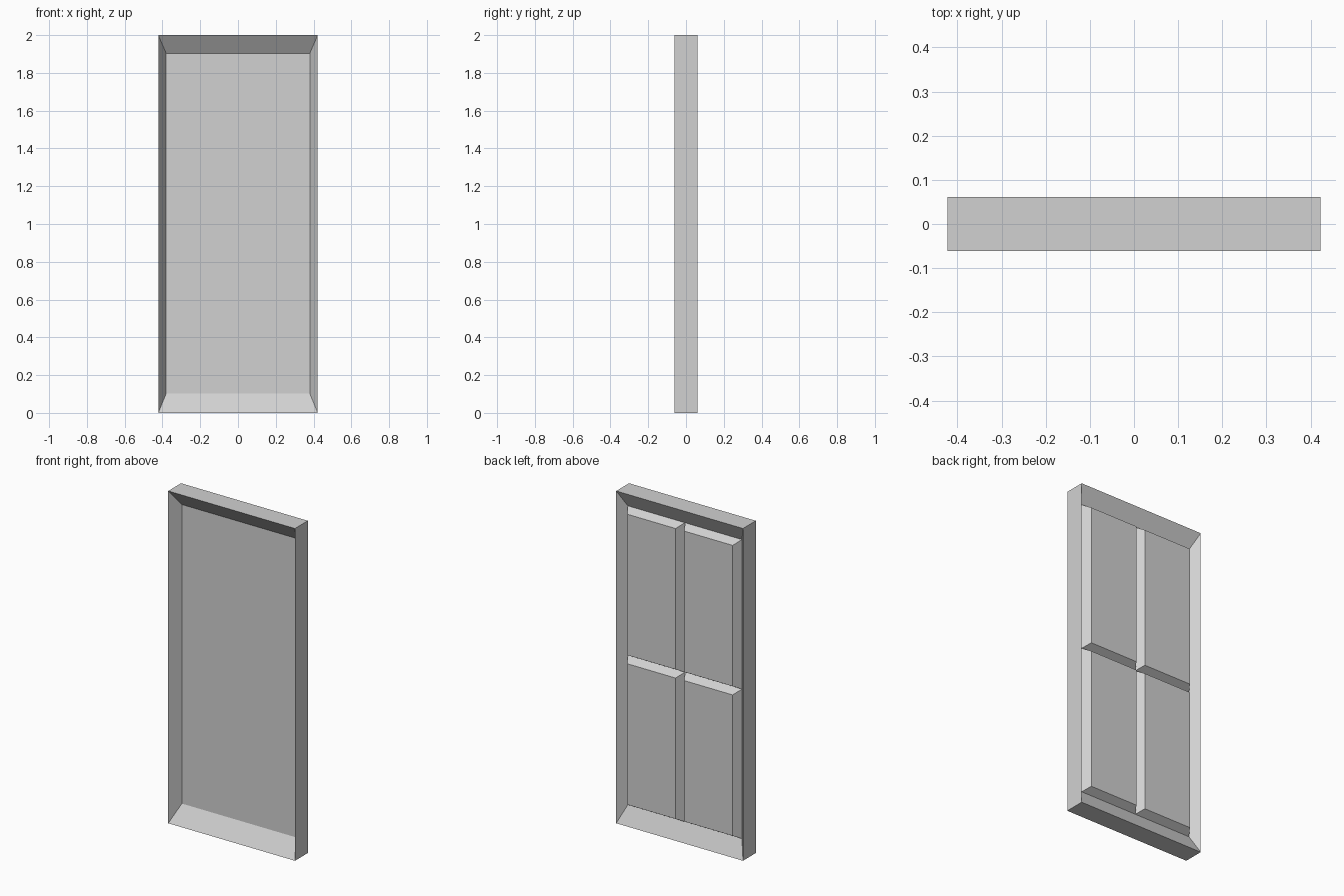
import bpy, bmesh

if "Cube" in bpy.data.objects:
    bpy.data.objects.remove(bpy.data.objects["Cube"], do_unlink=True)

grey = bpy.data.materials.new("plain_grey")
grey.use_nodes = True
grey.diffuse_color = (0.64, 0.64, 0.64, 1)
grey.node_tree.nodes["Principled BSDF"].inputs["Base Color"].default_value = grey.diffuse_color

HALF_W, HEIGHT, HALF_D = 0.422, 2.0, 0.061    # outer size
IN_W, IN_LOW, IN_HIGH = 0.38, 0.103, 1.903    # sunken field
SINK = 0.011                                  # depth plane of the sunken field
MID = (IN_LOW + IN_HIGH) / 2


def loft(name, rings, cap_first=False, cap_last=False):
    """Join rectangular rings (x0, x1, z0, z1, y) into one object."""
    bm = bmesh.new()
    loops = [[bm.verts.new(p) for p in ((x0, y, z0), (x1, y, z0), (x1, y, z1), (x0, y, z1))]
             for x0, x1, z0, z1, y in rings]
    for a, b in zip(loops, loops[1:]):
        for i in range(4):
            j = (i + 1) % 4
            bm.faces.new((a[i], a[j], b[j], b[i]))
    if cap_first:
        bm.faces.new(loops[0])
    if cap_last:
        bm.faces.new(loops[-1][::-1])
    mesh = bpy.data.meshes.new(name)
    bm.to_mesh(mesh)
    bm.free()
    mesh.materials.append(grey)
    obj = bpy.data.objects.new(name, mesh)
    bpy.context.collection.objects.link(obj)
    return obj


# Frame with sloping borders on both sides and a flat sunken front
outer = (-HALF_W, HALF_W, 0, HEIGHT)
inner = (-IN_W, IN_W, IN_LOW, IN_HIGH)
loft("door_frame", [inner + (SINK - 0.002,), outer + (-HALF_D,),
                    outer + (HALF_D,), inner + (SINK,)], cap_first=True)

# Four raised panels on the back, bevelled down to V grooves
BEVEL_X, BEVEL_Z, PANEL_Y = 0.03, 0.026, 0.056
for side, x0, x1 in (("right", -IN_W, 0), ("left", 0, IN_W)):
    for level, z0, z1 in (("lower", IN_LOW, MID), ("upper", MID, IN_HIGH)):
        loft(f"{level}_{side}_panel",
             [(x0, x1, z0, z1, SINK),
              (x0 + BEVEL_X, x1 - BEVEL_X, z0 + BEVEL_Z, z1 - BEVEL_Z, PANEL_Y)],
             cap_last=True)
